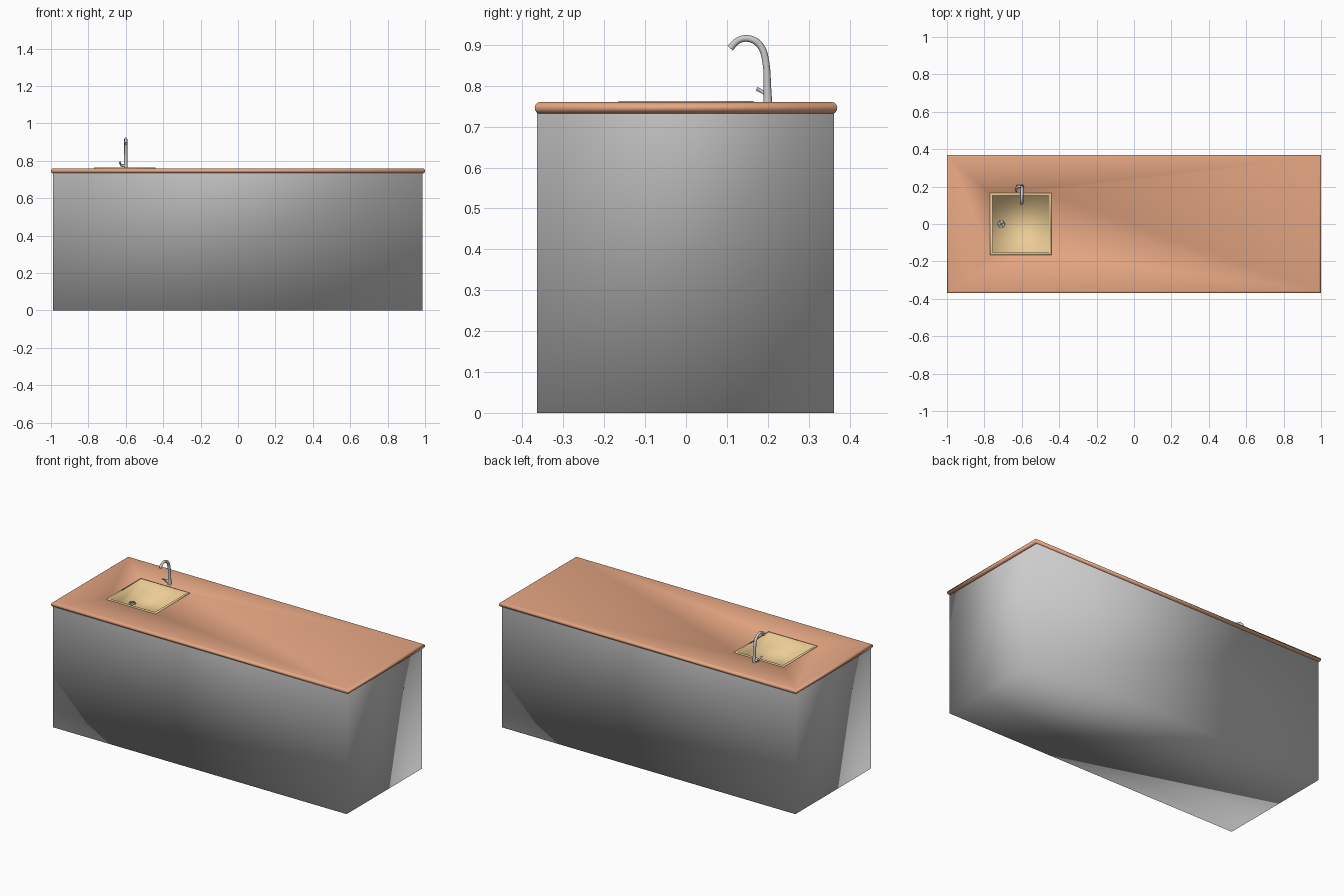
import bpy, bmesh, math
from mathutils import Vector

if "Cube" in bpy.data.objects:
    bpy.data.objects.remove(bpy.data.objects["Cube"])


def material(name, rgb):
    m = bpy.data.materials.new(name)
    m.diffuse_color = (*rgb, 1)
    m.use_nodes = True
    m.node_tree.nodes["Principled BSDF"].inputs["Base Color"].default_value = m.diffuse_color
    return m


def add_object(name, bm, mat=None, angle=180, recalc=True):
    if recalc:
        bmesh.ops.recalc_face_normals(bm, faces=bm.faces)
    for f in bm.faces:
        f.smooth = True
    me = bpy.data.meshes.new(name)
    bm.to_mesh(me)
    bm.free()
    ob = bpy.data.objects.new(name, me)
    bpy.context.collection.objects.link(ob)
    if mat:
        me.materials.append(mat)
    if angle < 180:
        bpy.ops.object.select_all(action='DESELECT')
        ob.select_set(True)
        bpy.context.view_layer.objects.active = ob
        bpy.ops.object.shade_smooth_by_angle(angle=math.radians(angle))
    return ob


def ring(bm, cx, cy, hx, hy, z):
    return [bm.verts.new((cx + sx * hx, cy + sy * hy, z))
            for sx, sy in ((-1, -1), (1, -1), (1, 1), (-1, 1))]


def bridge(bm, a, b):
    for i in range(len(a)):
        j = (i + 1) % len(a)
        bm.faces.new((a[i], a[j], b[j], b[i]))


def tube(name, pts, radii, sides=16, smooth=6):
    # Catmull-Rom path swept with a varying radius
    P = [Vector(p) for p in pts]
    P = [2 * P[0] - P[1]] + P + [2 * P[-1] - P[-2]]
    path = []
    for i in range(1, len(P) - 2):
        for k in range(smooth):
            t = k / smooth
            a, b, c, d = P[i - 1:i + 3]
            p = 0.5 * (2 * b + (c - a) * t + (2 * a - 5 * b + 4 * c - d) * t**2
                       + (3 * b - a - 3 * c + d) * t**3)
            path.append((p, radii[i - 1] * (1 - t) + radii[i] * t))
    path.append((P[-2], radii[-1]))
    bm = bmesh.new()
    rings = []
    u = None
    for i, (p, r) in enumerate(path):
        d = (path[min(i + 1, len(path) - 1)][0] - path[max(i - 1, 0)][0]).normalized()
        u = d.orthogonal() if u is None else u - d * u.dot(d)
        u.normalize()
        v = d.cross(u)
        rings.append([bm.verts.new(p + r * (math.cos(s) * u + math.sin(s) * v))
                      for s in (2 * math.pi * k / sides for k in range(sides))])
    for a, b in zip(rings, rings[1:]):
        bridge(bm, a, b)
    bm.faces.new(rings[0])
    bm.faces.new(rings[-1])
    return add_object(name, bm, angle=40)


def disc(name, x, y, z0, z1, r):
    bm = bmesh.new()
    bmesh.ops.create_cone(bm, cap_ends=True, segments=24, radius1=r, radius2=r * .9, depth=z1 - z0)
    bmesh.ops.translate(bm, verts=bm.verts, vec=(x, y, (z0 + z1) / 2))
    return add_object(name, bm, angle=40)


copper = material("counter_copper", (0.80, 0.39, 0.23))
tan = material("sink_tan", (0.83, 0.60, 0.30))
SX, SY, SH = -0.605, 0.0, 0.165    # sink centre and outer half size

# Cabinet body, open beneath the counter, shaded softly across its corners
bm = bmesh.new()
lo, hi = (ring(bm, -0.002, -0.001, 0.988, 0.363, z) for z in (0, 0.735))
bridge(bm, lo, hi)
bm.faces.new(lo[::-1])
add_object("cabinet", bm, recalc=False)

# Countertop with rounded edge and a sink opening
bm = bmesh.new()
z0, z1, r = 0.732, 0.76, 0.012
zm = (z0 + z1) / 2
opening = SH - 0.005
rings = [ring(bm, SX, SY, opening, opening, z0)]
for k in range(9):
    a = -math.pi / 2 + math.pi * k / 8
    i = r - r * math.cos(a)
    rings.append(ring(bm, 0, 0, 1 - i, 0.37 - i, zm + (z1 - z0) / 2 * math.sin(a)))
rings += [ring(bm, SX, SY, opening, opening, z1)]
for a, b in zip(rings, rings[1:] + rings[:1]):
    bridge(bm, a, b)
add_object("countertop", bm, copper)

# Sink rim and basin
bm = bmesh.new()
loops = [ring(bm, SX, SY, h, h, z) for h, z in
         ((SH, 0.759), (SH, 0.763), (SH - 0.013, 0.763), (SH - 0.016, 0.69))]
for a, b in zip(loops, loops[1:]):
    bridge(bm, a, b)
bm.faces.new(loops[-1])
add_object("sink_basin", bm, tan, recalc=False)

# Drain with strainer bars
disc("drain_plate", -0.71, 0, 0.689, 0.694, 0.02)
for i in range(2):
    c, s = math.cos(i * math.pi / 2 + .6) * .017, math.sin(i * math.pi / 2 + .6) * .017
    tube(f"drain_bar_{i}", [(-0.71 - c, -s, 0.695), (-0.71 + c, s, 0.695)], [.003, .003], 8, 1)

# Faucet: base, gooseneck spout, lever
FX, FY = -0.6, 0.2
disc("faucet_base", FX, FY, 0.759, 0.772, 0.011)
tube("faucet_spout", [(FX, y, z) for y, z in
     ((.2, .762), (.199, .80), (.197, .845), (.189, .885), (.172, .908),
      (.148, .916), (.126, .910), (.108, .892))],
     [.0105, .009, .0085, .0085, .0085, .0082, .008, .0085])
tube("lever_pivot", [(FX, FY, .773), (FX - .027, FY, .776)], [.0075, .0075], 16, 1)
tube("faucet_lever", [(FX - .022, FY, .776), (FX - .03, .188, .785), (FX - .03, .173, .793)],
     [.006, .0045, .005], 10, 4)
